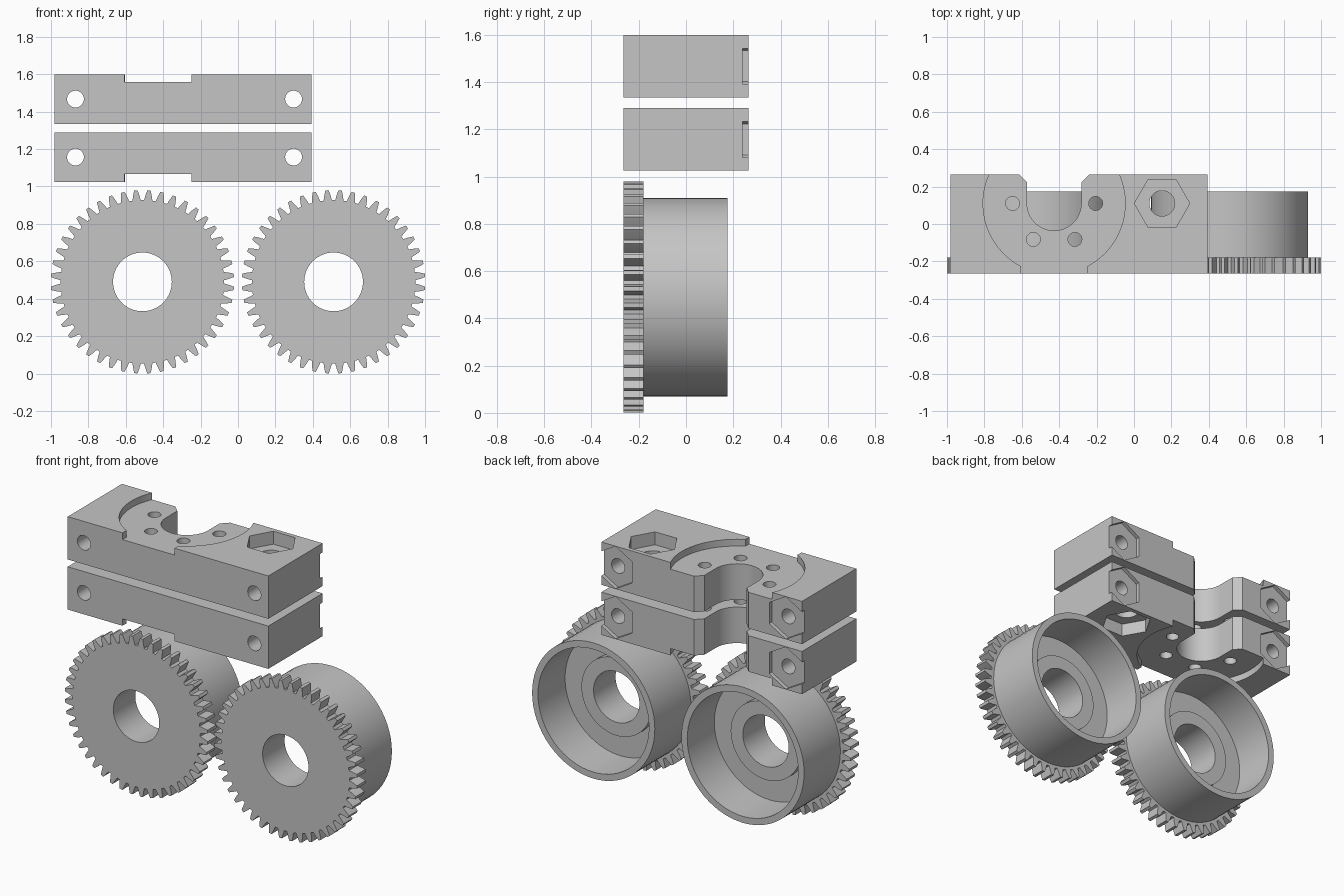
import bpy, bmesh
from math import sin, cos, pi, radians

cube = bpy.data.objects.get("Cube")
if cube:
    bpy.data.objects.remove(cube, do_unlink=True)

grey = bpy.data.materials.new("light_grey")
grey.use_nodes = True
colour = (0.56, 0.56, 0.56, 1)
grey.diffuse_color = colour
grey.node_tree.nodes["Principled BSDF"].inputs["Base Color"].default_value = colour


def make_object(name, bm):
    bmesh.ops.recalc_face_normals(bm, faces=bm.faces[:])
    mesh = bpy.data.meshes.new(name)
    bm.to_mesh(mesh)
    bm.free()
    mesh.materials.append(grey)
    obj = bpy.data.objects.new(name, mesh)
    bpy.context.collection.objects.link(obj)
    return obj


def arc(cx, cy, r, start, end, steps):
    """Points along an arc, angles in degrees, both ends included."""
    angles = [radians(start + (end - start) * i / steps) for i in range(steps + 1)]
    return [(cx + r * cos(a), cy + r * sin(a)) for a in angles]


def circle(cx, cy, r, sides=64, start=0):
    return arc(cx, cy, r, start, start + 360, sides)[:-1]


def prism(name, points, axis, low, high):
    """Extrude a flat outline along z (outline in x, y) or y (outline in x, z)."""
    bm = bmesh.new()
    place = (lambda u, v, w: (u, v, w)) if axis == "z" else (lambda u, v, w: (u, w, v))
    base = [bm.verts.new(place(u, v, low)) for u, v in points]
    top = [bm.verts.new(place(u, v, high)) for u, v in points]
    bm.faces.new(base)
    bm.faces.new(top)
    for i in range(len(points)):
        j = (i + 1) % len(points)
        bm.faces.new((base[i], base[j], top[j], top[i]))
    return make_object(name, bm)


def cut(obj, cutter):
    mod = obj.modifiers.new("cut", "BOOLEAN")
    mod.operation = "DIFFERENCE"
    mod.solver = "EXACT"
    mod.object = cutter
    cutter.hide_render = True
    bpy.context.view_layer.objects.active = obj
    bpy.ops.object.modifier_apply(modifier=mod.name)
    bpy.data.objects.remove(cutter, do_unlink=True)


def smooth(obj):
    bpy.ops.object.select_all(action="DESELECT")
    obj.select_set(True)
    bpy.context.view_layer.objects.active = obj
    bpy.ops.object.shade_smooth_by_angle(angle=radians(30))


# Clamp bars: mirrored pair, pockets on the outer side
LEFT, RIGHT, FRONT, BACK = -0.98, 0.393, -0.265, 0.265
HALF = 0.1325
CX, CY = -0.427, 0.11


def clamp_bar(name, mid, side):
    # Outline with the chamfered U-shaped opening at the back
    r, wide = 0.145, 0.187
    outline = [(LEFT, FRONT), (RIGHT, FRONT), (RIGHT, BACK), (CX + wide, BACK), (CX + r, BACK - 0.042)]
    outline += arc(CX, CY, r, 0, -180, 32)
    outline += [(CX - r, BACK - 0.042), (CX - wide, BACK), (LEFT, BACK)]
    bar = prism(name, outline, "z", mid - HALF, mid + HALF)

    def pocket(points, depth):
        a, b = sorted((mid + side * (HALF - depth), mid + side * 0.2))
        cut(bar, prism("cutter", points, "z", a, b))

    def through(x, y, radius):
        cut(bar, prism("cutter", circle(x, y, radius, 32), "z", mid - 0.2, mid + 0.2))

    # Round recess that runs out through the front as a slot
    pocket(arc(CX, CY, 0.38, -62, 242, 80) + [(CX - 0.18, -0.4), (CX + 0.18, -0.4)], 0.042)
    for angle in (0, -60, -120, 180):
        a = radians(angle)
        through(CX + 0.222 * cos(a), CY + 0.222 * sin(a), 0.037)

    # Large hexagonal pocket with its bolt hole
    pocket(circle(0.15, CY, 0.148, 6), 0.08)
    through(0.15, CY, 0.068)

    # Cross bolts with nut pockets at the back
    for x in (-0.869, 0.297):
        cut(bar, prism("cutter", circle(x, mid, 0.045, 32), "y", -0.4, 0.4))
        cut(bar, prism("cutter", circle(x, mid, 0.131, 6, 30), "y", BACK - 0.025, 0.4))
    smooth(bar)


clamp_bar("upper_clamp_bar", 1.4675, 1)
clamp_bar("lower_clamp_bar", 1.1575, -1)

# Gear wheels with hollow drums
TEETH = 44
AXLE_Z, TIP, ROOT, BORE = 0.49, 0.49, 0.437, 0.157
PLATE_BACK = -0.18


def gear(name, x):
    outline = []
    for i in range(TEETH):
        for offset, radius in ((-0.36, ROOT), (-0.25, 0.464), (-0.13, TIP),
                               (0.13, TIP), (0.25, 0.464), (0.36, ROOT)):
            a = 2 * pi * (i + 0.5 + offset) / TEETH
            outline.append((x + radius * cos(a), AXLE_Z + radius * sin(a)))
    plate = prism(name, outline, "y", FRONT, PLATE_BACK)
    cut(plate, prism("cutter", circle(x, AXLE_Z, BORE), "y", -0.5, 0.5))
    smooth(plate)


def drum(name, x):
    # Radius and depth of the closed cross-section
    section = [(BORE, PLATE_BACK), (0.42, PLATE_BACK), (0.42, 0.175), (0.38, 0.175),
               (0.38, -0.09), (0.24, -0.09), (0.24, -0.05), (BORE, -0.05)]
    bm = bmesh.new()
    rings = []
    for radius, y in section:
        rings.append([bm.verts.new((u, y, v)) for u, v in circle(x, AXLE_Z, radius)])
    for k, ring in enumerate(rings):
        other = rings[(k + 1) % len(rings)]
        for i in range(len(ring)):
            j = (i + 1) % len(ring)
            bm.faces.new((ring[i], ring[j], other[j], other[i]))
    smooth(make_object(name, bm))


for label, x in (("right", -0.511), ("left", 0.511)):
    gear(label + "_gear", x)
    drum(label + "_drum", x)
